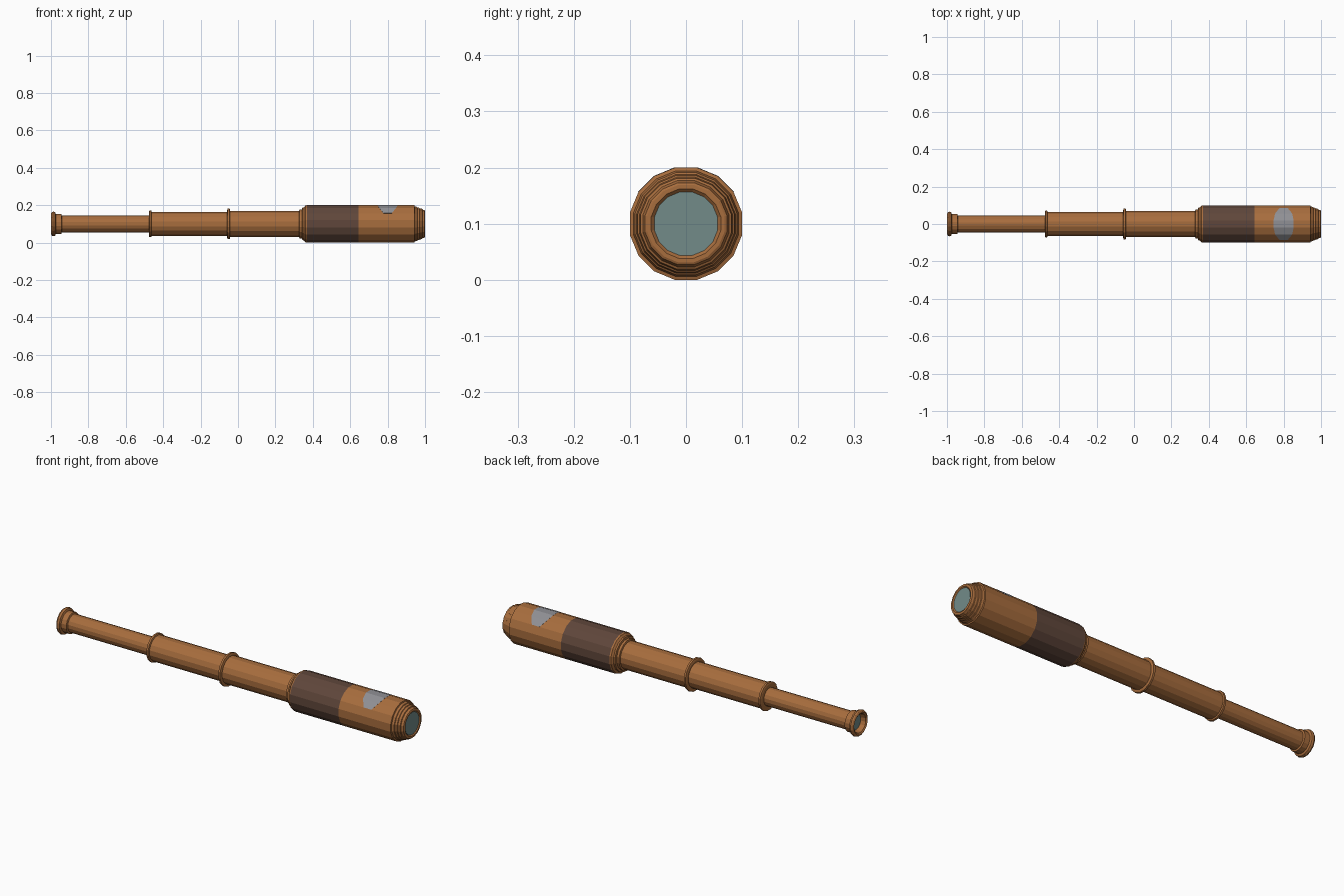
import bpy, bmesh, math

if "Cube" in bpy.data.objects:
    bpy.data.objects.remove(bpy.data.objects["Cube"])

SIDES = 16
AXIS_Z = 0.1
K = 1 / math.cos(math.pi / SIDES)   # flat-to-flat radius -> corner radius


def material(name, rgb):
    m = bpy.data.materials.new(name)
    m.diffuse_color = (*rgb, 1)
    m.use_nodes = True
    m.node_tree.nodes["Principled BSDF"].inputs["Base Color"].default_value = m.diffuse_color
    return m


brass = material("brown_brass", (0.39, 0.153, 0.047))
leather = material("dark_leather", (0.115, 0.062, 0.043))
silver = material("silver_plate", (0.28, 0.28, 0.30))
glass = material("teal_glass", (0.17, 0.26, 0.25))


def finish(name, bm, mat):
    bmesh.ops.recalc_face_normals(bm, faces=bm.faces)
    me = bpy.data.meshes.new(name)
    bm.to_mesh(me)
    bm.free()
    me.materials.append(mat)
    ob = bpy.data.objects.new(name, me)
    bpy.context.collection.objects.link(ob)
    return ob


def point(x, r, a):
    return (x, r * math.cos(a), AXIS_Z + r * math.sin(a))


def lathe(name, profile, mat):
    """Spin (x, radius) points round the long axis as a 16-sided solid, capped at both ends."""
    bm = bmesh.new()
    rings = [[bm.verts.new(point(x, r * K, (i + 0.5) * math.tau / SIDES))
              for i in range(SIDES)] for x, r in profile]
    for a, b in zip(rings, rings[1:]):
        for i in range(SIDES):
            j = (i + 1) % SIDES
            bm.faces.new((a[i], a[j], b[j], b[i]))
    bm.faces.new(rings[0])
    bm.faces.new(rings[-1])
    return finish(name, bm, mat)


# eyepiece with a recessed opening
lathe("eyepiece", [(-0.965, 0.042), (-0.995, 0.047), (-1.0, 0.055), (-0.995, 0.063),
                   (-0.988, 0.066), (-0.978, 0.063), (-0.974, 0.053),
                   (-0.945, 0.053), (-0.942, 0.045)], brass)
lathe("eye_lens", [(-0.970, 0.041), (-0.966, 0.041)], glass)

# three telescoping tubes and their stop rings
for name, x0, x1, r in (("small_tube", -0.95, -0.46, 0.045),
                        ("middle_tube", -0.465, -0.04, 0.064),
                        ("large_tube", -0.045, 0.35, 0.069)):
    lathe(name, [(x0, r), (x1, r)], brass)
for name, x, r in (("small_ring", -0.469, 0.071), ("large_ring", -0.050, 0.082)):
    lathe(name, [(x - 0.008, r - 0.008), (x - 0.005, r), (x + 0.005, r),
                 (x + 0.008, r - 0.008)], brass)

# main barrel: stepped collar, leather grip, front barrel with stepped rim
lathe("collar", [(0.327, 0.070), (0.329, 0.077), (0.342, 0.077), (0.344, 0.087),
                 (0.352, 0.088), (0.360, 0.098), (0.368, 0.1)], brass)
lathe("leather_grip", [(0.368, 0.1), (0.645, 0.1)], leather)
lathe("front_barrel", [(0.645, 0.1), (0.943, 0.1), (0.945, 0.094), (0.957, 0.091),
                       (0.959, 0.088), (0.970, 0.086), (0.972, 0.083), (0.984, 0.081),
                       (0.986, 0.077), (0.998, 0.073), (1.0, 0.069), (1.0, 0.062),
                       (0.994, 0.056)], brass)
lathe("front_lens", [(0.992, 0.0565), (0.996, 0.0565)], glass)

# thin oval plate wrapped over the top of the barrel
bm = bmesh.new()
rows = []
for k, w in zip(range(-3, 3), (0.022, 0.045, 0.054, 0.054, 0.045, 0.022)):
    a = math.pi / 2 + (k + 0.5) * math.tau / SIDES
    rows.append([bm.verts.new(point(0.8 + s * w, r * K, a))
                 for s, r in ((-1, 0.099), (-1, 0.1006), (1, 0.1006), (1, 0.099))])
for a, b in zip(rows, rows[1:]):
    for i in range(4):
        bm.faces.new((a[i], a[(i + 1) % 4], b[(i + 1) % 4], b[i]))
bm.faces.new(rows[0])
bm.faces.new(rows[-1])
finish("name_plate", bm, silver)
